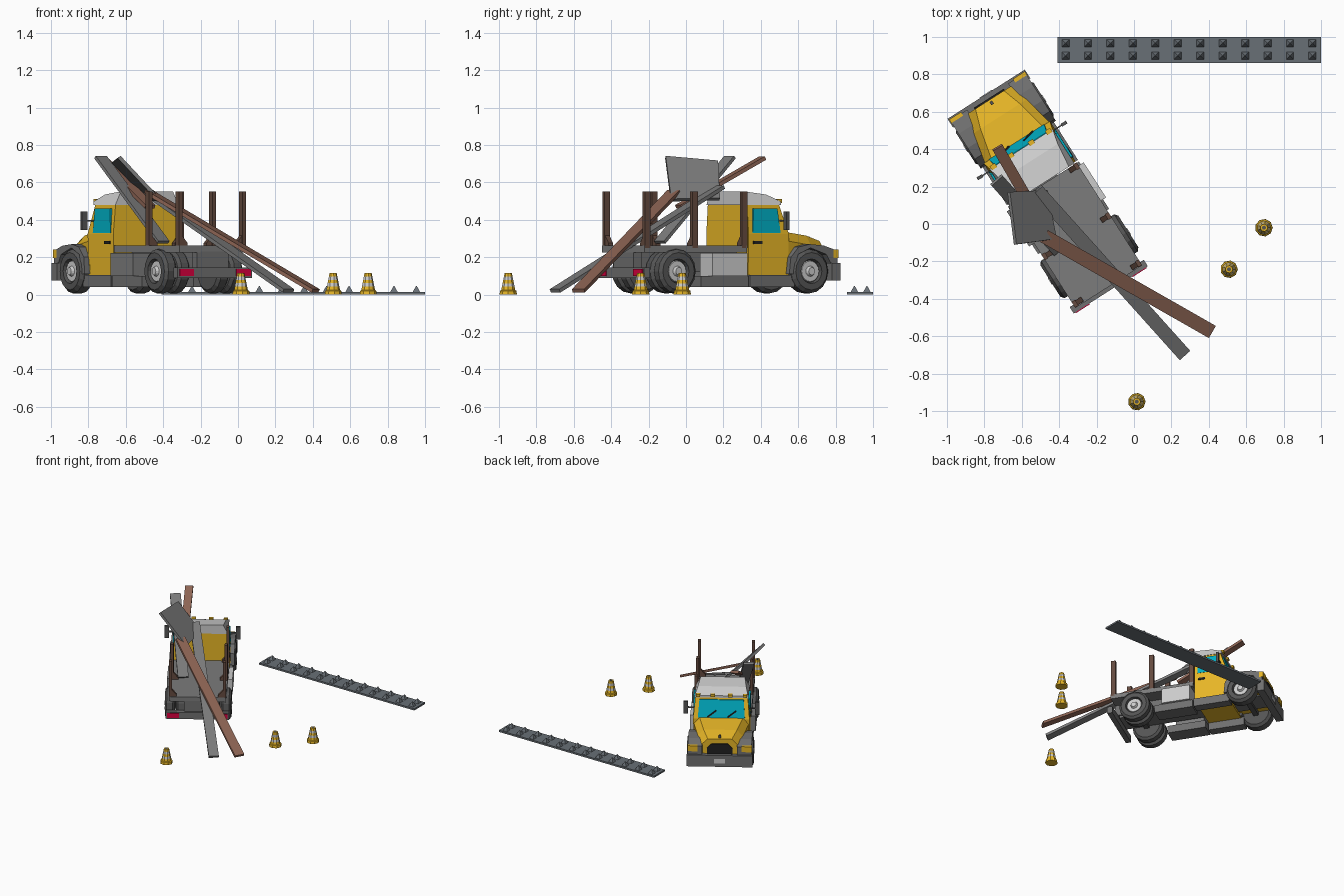
import bpy, bmesh
from math import radians, sin, cos, pi
from mathutils import Matrix, Vector

if "Cube" in bpy.data.objects:
    bpy.data.objects.remove(bpy.data.objects["Cube"])

TRUCK = Matrix.Translation((-0.135, -0.335, 0)) @ Matrix.Rotation(radians(32.5), 4, 'Z')
WORLD = Matrix.Identity(4)
COLORS = {
    'yellow': (0.80, 0.47, 0.02), 'dark': (0.09, 0.09, 0.09), 'mid': (0.16, 0.16, 0.16),
    'silver': (0.55, 0.55, 0.55), 'black': (0.015, 0.015, 0.015), 'glass': (0.0, 0.42, 0.55),
    'brown': (0.27, 0.13, 0.09), 'stake': (0.13, 0.07, 0.05), 'red': (0.7, 0.0, 0.05),
    'steel': (0.14, 0.16, 0.18), 'white': (0.75, 0.75, 0.75), 'grey': (0.2, 0.2, 0.2)}
mats = {}
for key, c in COLORS.items():
    mats[key] = bpy.data.materials.new(key)
    mats[key].diffuse_color = (*c, 1)


def loft(name, rings, color, frame=TRUCK):
    """Skin rings with equal point counts and cap both ends."""
    bm = bmesh.new()
    vs = [[bm.verts.new(p) for p in r] for r in rings]
    n = len(vs[0])
    for a, b in zip(vs, vs[1:]):
        for i in range(n):
            bm.faces.new((a[i], a[(i + 1) % n], b[(i + 1) % n], b[i]))
    bm.faces.new(vs[0][::-1])
    bm.faces.new(vs[-1])
    bmesh.ops.recalc_face_normals(bm, faces=bm.faces)
    me = bpy.data.meshes.new(name)
    bm.to_mesh(me)
    bm.free()
    me.materials.append(mats[color])
    ob = bpy.data.objects.new(name, me)
    ob.matrix_world = frame
    bpy.context.collection.objects.link(ob)
    return ob


def box(name, x, y, z, color, frame=TRUCK):
    return loft(name, [[(x[0], y[0], h), (x[1], y[0], h), (x[1], y[1], h), (x[0], y[1], h)]
                       for h in z], color, frame)


def side_prism(name, x0, x1, yz, color):
    return loft(name, [[(x, y, z) for y, z in yz] for x in (x0, x1)], color)


def slab(name, corners, t, color):
    p = [Vector(c) for c in corners]
    n = (p[1] - p[0]).cross(p[3] - p[0]).normalized() * t / 2
    return loft(name, [[c - n for c in p], [c + n for c in p]], color, WORLD)


def plank(name, a, b, w, t, color):
    a, b = Vector(a), Vector(b)
    s = (b - a).cross(Vector((0, 0, 1))).normalized() * w / 2
    return slab(name, [a - s, a + s, b + s, b - s], t, color)


def wheel(name, s, x0, x1, y, hub):
    def ring(x, r, n=16):
        return [(s * x, y + r * cos(2 * pi * i / n), 0.125 + r * sin(2 * pi * i / n)) for i in range(n)]
    w = x1 - x0
    loft(name + '_tire', [ring(x0, .10), ring(x0 + .2 * w, .118), ring(x1 - .2 * w, .118),
                          ring(x1, .10), ring(x1, .066), ring(x1 - .02, .06)], 'dark')
    if hub:
        loft(name + '_rim', [ring(x1 - .03, .062), ring(x1 - .012, .055),
                             ring(x1 - .012, .028), ring(x1 + .004, .02)], 'silver')


# chassis, bed and cross members
box('chassis', (-.09, .09), (.03, 1.17), (.12, .225), 'mid')
box('bed', (-.212, .212), (0, .65), (.225, .262), 'grey')
for y in (.193, 1.035):
    box('axle', (-.18, .18), (y - .02, y + .02), (.1, .15), 'dark')
box('rear_bumper', (-.235, .235), (-.02, .02), (.09, .145), 'mid')
box('rear_crossmember', (-.1, .1), (0, .05), (.14, .23), 'mid')
box('front_bumper', (-.245, .245), (1.165, 1.22), (.075, .168), 'mid')
box('front_plate', (-.04, .04), (1.22, 1.224), (.105, .14), 'silver')

# cab: lower body, upper body narrowing to the roof
lo, hi = .66, .915
loft('cab', [
    [(-.205, lo, .1), (.205, lo, .1), (.205, hi, .1), (-.205, hi, .1)],
    [(-.21, lo, .325), (.21, lo, .325), (.21, hi, .325), (-.21, hi, .325)],
    [(-.195, lo, .485), (.195, lo, .485), (.195, .86, .485), (-.195, .86, .485)]], 'yellow')
loft('roof', [[(s * .2, .655, .48), (s * .2, .872, .48), (s * .2, .872, .497),
               (s * .18, .79, .535), (s * .165, .655, .552)] for s in (-1, 1)], 'silver')
loft('windshield', [[(-.175, .918, .335), (.175, .918, .335), (.165, .875, .465), (-.165, .875, .465)],
                    [(-.175, .9, .335), (.175, .9, .335), (.165, .86, .465), (-.165, .86, .465)]], 'glass')
for x in (-.08, .07):
    loft('wiper', [[(x - .035, .907, .385), (x - .028, .907, .391), (x + .035, .922, .345), (x + .03, .924, .338)],
                   [(x - .035, .9, .385), (x - .028, .9, .391), (x + .035, .91, .345), (x + .03, .91, .338)]], 'black')
for x in (-.175, -.065, .065, .175):
    box('roof_lamp', (x - .016, x + .016), (.86, .885), (.49, .51), 'yellow')

# hood lofted from windshield base to grille
def hood_ring(y, wide, top, z):
    return [(-wide, y, .13), (wide, y, .13), (wide, y, z - .05), (top, y, z), (-top, y, z), (-wide, y, z - .05)]
loft('hood', [hood_ring(.9, .207, .165, .338), hood_ring(1.08, .168, .125, .315),
              hood_ring(1.185, .14, .09, .287)], 'yellow')
loft('grille', [[(-.095, y, .165), (.095, y, .165), (.095, y, .215), (.06, y, .25),
                 (-.06, y, .25), (-.095, y, .215)] for y in (1.17, 1.194)], 'black')
box('hood_ornament', (-.008, .008), (1.155, 1.175), (.285, .31), 'dark')

for s in (-1, 1):
    # cab side fittings
    side_prism('side_window', s * .185, s * .2115,
               [(.685, .33), (.862, .33), (.842, .46), (.692, .46)], 'glass')
    loft('side_window_pane', [[(s * (x + .003), .685, .33), (s * (x + .003), .862, .33),
                               (s * (x - .010), .842, .46), (s * (x - .010), .692, .46)]
                              for x in (.205, .209)], 'glass')
    box('door_handle', (s * .2, s * .215), (.69, .745), (.27, .286), 'black')
    box('mirror', (s * .25, s * .283), (.855, .872), (.345, .445), 'dark')
    box('mirror_arm', (s * .2, s * .26), (.86, .867), (.39, .4), 'dark')
    box('cab_step', (s * .15, s * .225), (.66, .94), (.04, .105), 'mid')
    # tank and box under the bed
    box('fuel_tank', (s * .12, s * .244), (.41, .632), (.1, .222), 'silver' if s > 0 else 'grey')
    box('under_box', (s * .1, s * .225), (.35, .65), (.04, .1), 'mid')
    # front fender arch and headlight
    side_prism('fender', s * .13, s * .238,
               [(.9, .11), (.91, .2), (.96, .255), (1.03, .27), (1.12, .262), (1.205, .235), (1.205, .165),
                (1.165, .165), (1.135, .215), (1.035, .25), (.955, .215), (.925, .11)], 'mid')
    box('headlight', (s * .165, s * .24), (1.18, 1.212), (.195, .24), 'yellow')
    box('tail_light', (s * .135, s * .225), (-.025, 0), (.1, .138), 'red')
    # wheels
    wheel('front_wheel', s, .15, .247, 1.035, True)
    wheel('rear_outer_wheel', s, .172, .247, .193, True)
    wheel('rear_inner_wheel', s, .088, .162, .193, False)
    # stakes with angled feet; the front left one is missing
    for y in (.02, .32, .635) if s > 0 else (.02, .32):
        box('stake', (s * .19, s * .212), (y - .018, y + .018), (.25, .552), 'stake')
        loft('stake_foot', [[(s * .19, h, .262), (s * .155, h, .262), (s * .155, h, .275), (s * .19, h, .315)]
                            for h in (y - .014, y + .014)], 'stake')

# spilled load leaning on the bed
plank('long_brown_plank', (.415, -.575, .02), (-.48, -.065, .55), .075, .02, 'brown')
plank('short_brown_plank', (-.73, .41, .73), (-.47, -.04, .47), .06, .02, 'brown')
plank('long_grey_plank', (.27, -.70, .02), (-.52, .18, .575), .075, .02, 'grey')
plank('short_grey_plank', (-.735, .235, .735), (-.4, -.14, .28), .08, .018, 'grey')
slab('grey_panel', [(-.635, -.11, .735), (-.67, .17, .71), (-.47, .18, .51), (-.42, -.08, .505)], .02, 'grey')

# spike strip
box('strip_base', (-.41, 1), (.86, 1), (0, .014), 'steel', WORLD)
for i in range(12):
    for y in (.9, .967):
        x = -.366 + .12 * i
        loft('spike', [[(x - r, y - r, z), (x + r, y - r, z), (x + r, y + r, z), (x - r, y + r, z)]
                       for r, z in ((.021, .012), (.002, .046))], 'steel', WORLD)

# traffic cones in bands
def disc(x, y, r, z, n=9):
    return [(x + r * cos(2 * pi * i / n), y + r * sin(2 * pi * i / n), z) for i in range(n)]

for x, y in ((.695, -.02), (.508, -.242), (.015, -.95)):
    loft('cone_foot', [disc(x, y, .047, 0), disc(x, y, .045, .02), disc(x, y, .035, .026)], 'yellow', WORLD)
    for j, c in enumerate(('yellow', 'white', 'yellow', 'white', 'yellow')):
        z0, z1 = .024 + .0184 * j, .0424 + .0184 * j
        loft('cone_band', [disc(x, y, .038 - .2 * (z - .024), z) for z in (z0, z1)], c, WORLD)
    loft('cone_hole', [disc(x, y, .011, .11), disc(x, y, .011, .1165)], 'dark', WORLD)

for m in bpy.data.materials:
    if m.users and not m.is_grease_pencil:
        m.use_nodes = True
        m.node_tree.nodes["Principled BSDF"].inputs["Base Color"].default_value = m.diffuse_color
